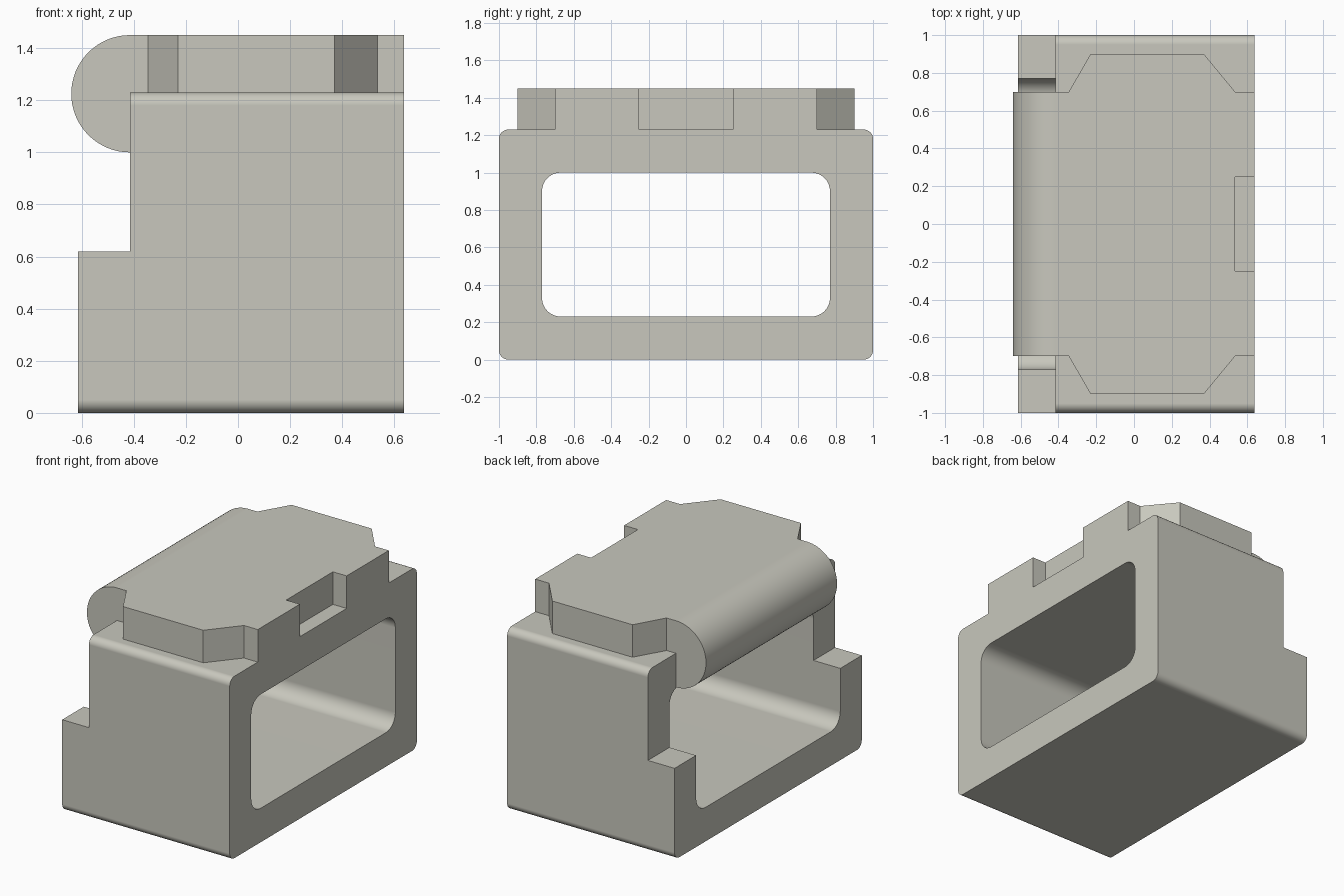
import bpy, bmesh, math
from mathutils import Vector

if "Cube" in bpy.data.objects:
    bpy.data.objects.remove(bpy.data.objects["Cube"], do_unlink=True)

# Single warm grey material
GREY = (0.58, 0.575, 0.51, 1.0)
mat = bpy.data.materials.new("warm_grey")
mat.use_nodes = True
mat.diffuse_color = GREY
mat.node_tree.nodes["Principled BSDF"].inputs["Base Color"].default_value = GREY

BACK, FRONT, STEP = -0.615, 0.638, -0.415   # extents along x
DECK, TOP = 1.23, 1.45                      # body top and lid top


def prism(name, points, direction):
    """Extrude a planar 3D outline along a vector into a solid."""
    bm = bmesh.new()
    face = bm.faces.new([bm.verts.new(p) for p in points])
    ext = bmesh.ops.extrude_face_region(bm, geom=[face])
    moved = [v for v in ext["geom"] if isinstance(v, bmesh.types.BMVert)]
    bmesh.ops.translate(bm, verts=moved, vec=Vector(direction))
    bmesh.ops.recalc_face_normals(bm, faces=bm.faces)
    mesh = bpy.data.meshes.new(name)
    bm.to_mesh(mesh)
    bm.free()
    obj = bpy.data.objects.new(name, mesh)
    bpy.context.collection.objects.link(obj)
    mesh.materials.append(mat)
    return obj


def rounded_rect(x, half_y, z0, z1, r, steps=8):
    """Rounded rectangle outline in the yz plane at a given x."""
    corners = [(half_y - r, z1 - r), (r - half_y, z1 - r),
               (r - half_y, z0 + r), (half_y - r, z0 + r)]
    pts = []
    for i, (cy, cz) in enumerate(corners):
        for k in range(steps + 1):
            a = math.pi / 2 * (i + k / steps)
            pts.append((x, cy + r * math.cos(a), cz + r * math.sin(a)))
    return pts


def combine(obj, other, operation):
    """Apply a boolean and discard the second object."""
    other.hide_render = True
    mod = obj.modifiers.new(operation.lower(), 'BOOLEAN')
    mod.operation, mod.object, mod.solver = operation, other, 'EXACT'
    bpy.context.view_layer.objects.active = obj
    bpy.ops.object.modifier_apply(modifier=mod.name)
    bpy.data.objects.remove(other, do_unlink=True)


def finish(obj):
    """Smooth the fillets while keeping edges and flats crisp."""
    bpy.ops.object.select_all(action='DESELECT')
    obj.select_set(True)
    bpy.context.view_layer.objects.active = obj
    bpy.ops.object.shade_smooth_by_angle(angle=math.radians(25))
    obj.modifiers.new("flat_faces", 'WEIGHTED_NORMAL').keep_sharp = True


# Body: rounded block, hollowed along x, stepped at the -x side
body = prism("body_frame", rounded_rect(BACK, 1.0, 0, DECK, 0.05),
             (FRONT - BACK, 0, 0))
opening = prism("opening_cutter", rounded_rect(BACK - 0.1, 0.77, 0.23, 1.0, 0.1),
                (FRONT - BACK + 0.2, 0, 0))
combine(body, opening, 'DIFFERENCE')
step = prism("step_cutter", [(-1, -1.2, 0.62), (STEP, -1.2, 0.62),
                             (STEP, -1.2, 1.6), (-1, -1.2, 1.6)], (0, 2.4, 0))
combine(body, step, 'DIFFERENCE')
finish(body)

# Lid: plate with side wings and a notch in its +x edge
half = [(STEP, 0.7), (-0.345, 0.7), (-0.23, 0.9), (0.37, 0.9),
        (0.535, 0.7), (FRONT, 0.7), (FRONT, 0.25), (0.535, 0.25)]
outline = half + [(x, -y) for x, y in reversed(half)]
lid = prism("lid", [(x, y, DECK) for x, y in outline], (0, 0, TOP - DECK))

# Half-round roll along the -x edge of the lid
R, STEPS = 0.225, 32
arc = [math.pi * (0.5 + k / STEPS) for k in range(STEPS + 1)]
roll = prism("lid_roll", [(STEP + R * math.cos(a), -0.7, TOP - R + R * math.sin(a))
                          for a in arc], (0, 1.4, 0))
combine(lid, roll, 'UNION')
finish(lid)
